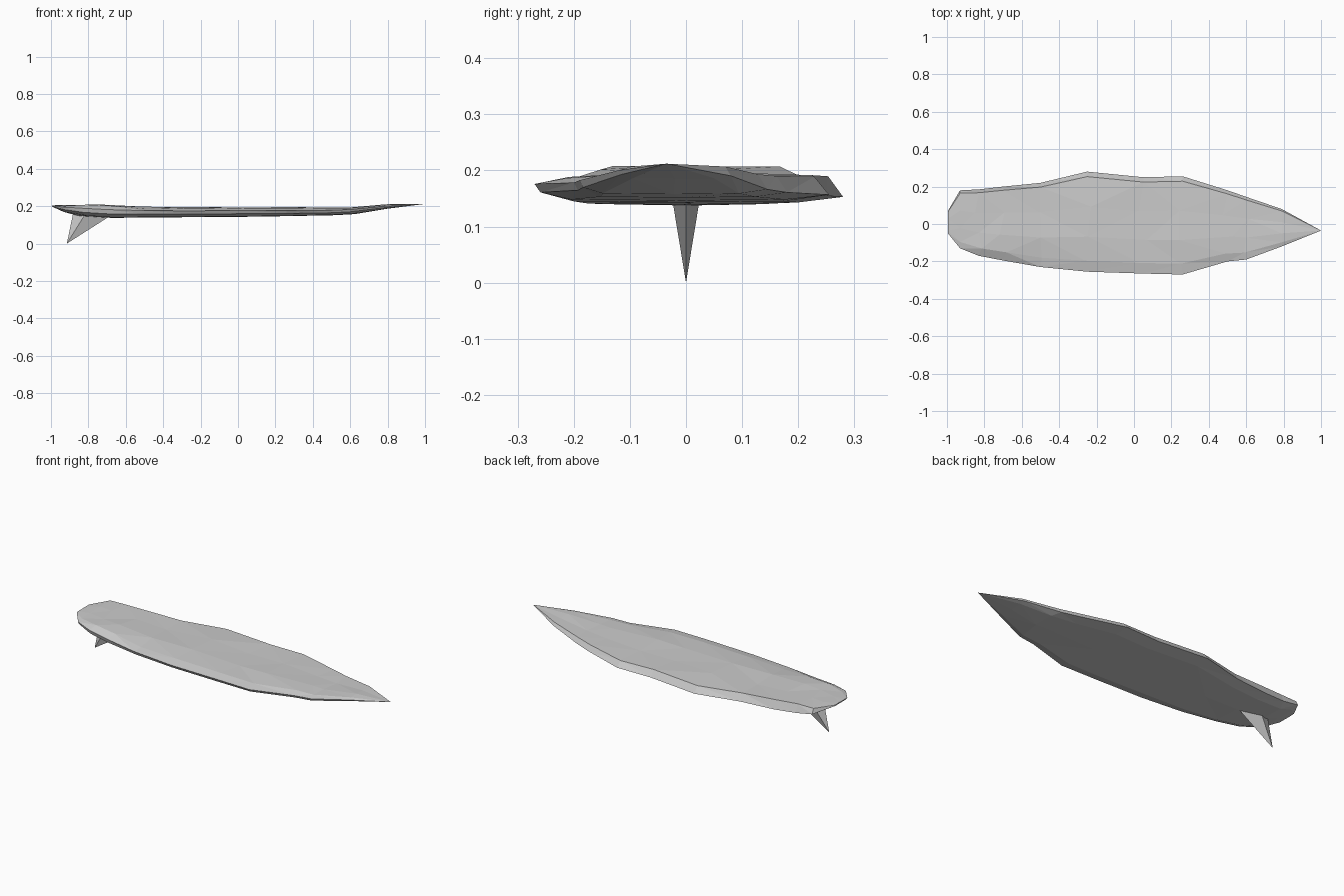
import bpy, bmesh, random

if "Cube" in bpy.data.objects:
    bpy.data.objects.remove(bpy.data.objects["Cube"])
random.seed(4)

# Board stations: x, near edge y, far edge y, underside z, deck z
stations = [
    (-0.995, -0.05, 0.07, 0.198, 0.204),
    (-0.93, -0.13, 0.18, 0.170, 0.208),
    (-0.83, -0.17, 0.185, 0.149, 0.210),
    (-0.70, -0.195, 0.20, 0.140, 0.204),
    (-0.50, -0.23, 0.22, 0.141, 0.195),
    (-0.25, -0.255, 0.28, 0.143, 0.192),
    (0.05, -0.265, 0.25, 0.145, 0.194),
    (0.26, -0.27, 0.255, 0.148, 0.191),
    (0.50, -0.20, 0.18, 0.153, 0.192),
    (0.60, -0.19, 0.145, 0.159, 0.195),
    (0.79, -0.12, 0.08, 0.186, 0.208),
]
# Cross-section: position across the half width, height between underside and deck
section = [(-0.75, 0), (-0.96, 0.3), (-1, 0.65), (-0.78, 0.9), (-0.3, 1),
           (0.3, 1), (0.9, 0.95), (1, 0.2), (0.7, 0), (0, -0.04)]


def make_object(name, bm):
    bmesh.ops.triangulate(bm, faces=bm.faces[:])
    bmesh.ops.recalc_face_normals(bm, faces=bm.faces[:])
    mesh = bpy.data.meshes.new(name)
    bm.to_mesh(mesh)
    bm.free()
    obj = bpy.data.objects.new(name, mesh)
    bpy.context.collection.objects.link(obj)
    return obj


# Roughly hewn board, lofted from tail to pointed nose
bm = bmesh.new()
rings = []
for x, y0, y1, zb, zt in stations:
    mid, half = (y0 + y1) / 2, (y1 - y0) / 2
    ring = []
    for t, h in section:
        inner = abs(t) < 0.8
        bump = random.uniform(-0.1, 0.1) if inner and h > 0.5 else 0
        shift = random.uniform(-0.03, 0.03) if inner and -0.9 < x < 0.7 else 0
        ring.append(bm.verts.new((x + shift, mid + half * t, zb + (zt - zb) * (h + bump))))
    rings.append(ring)
n = len(section)
for a, b in zip(rings, rings[1:]):
    for i in range(n):
        bm.faces.new((a[i], a[(i + 1) % n], b[(i + 1) % n], b[i]))
bm.faces.new(rings[0])
nose = bm.verts.new((1, -0.035, 0.212))
for i in range(n):
    bm.faces.new((rings[-1][i], rings[-1][(i + 1) % n], nose))
make_object("board", bm)

# Swept-back fin under the tail
bm = bmesh.new()
tip = bm.verts.new((-0.915, 0, 0))
base = [bm.verts.new(p) for p in
        [(-0.88, 0, 0.17), (-0.82, -0.025, 0.152), (-0.69, 0, 0.143), (-0.82, 0.025, 0.152)]]
for i in range(4):
    bm.faces.new((base[i], base[(i + 1) % 4], tip))
bm.faces.new(base)
make_object("fin", bm)
